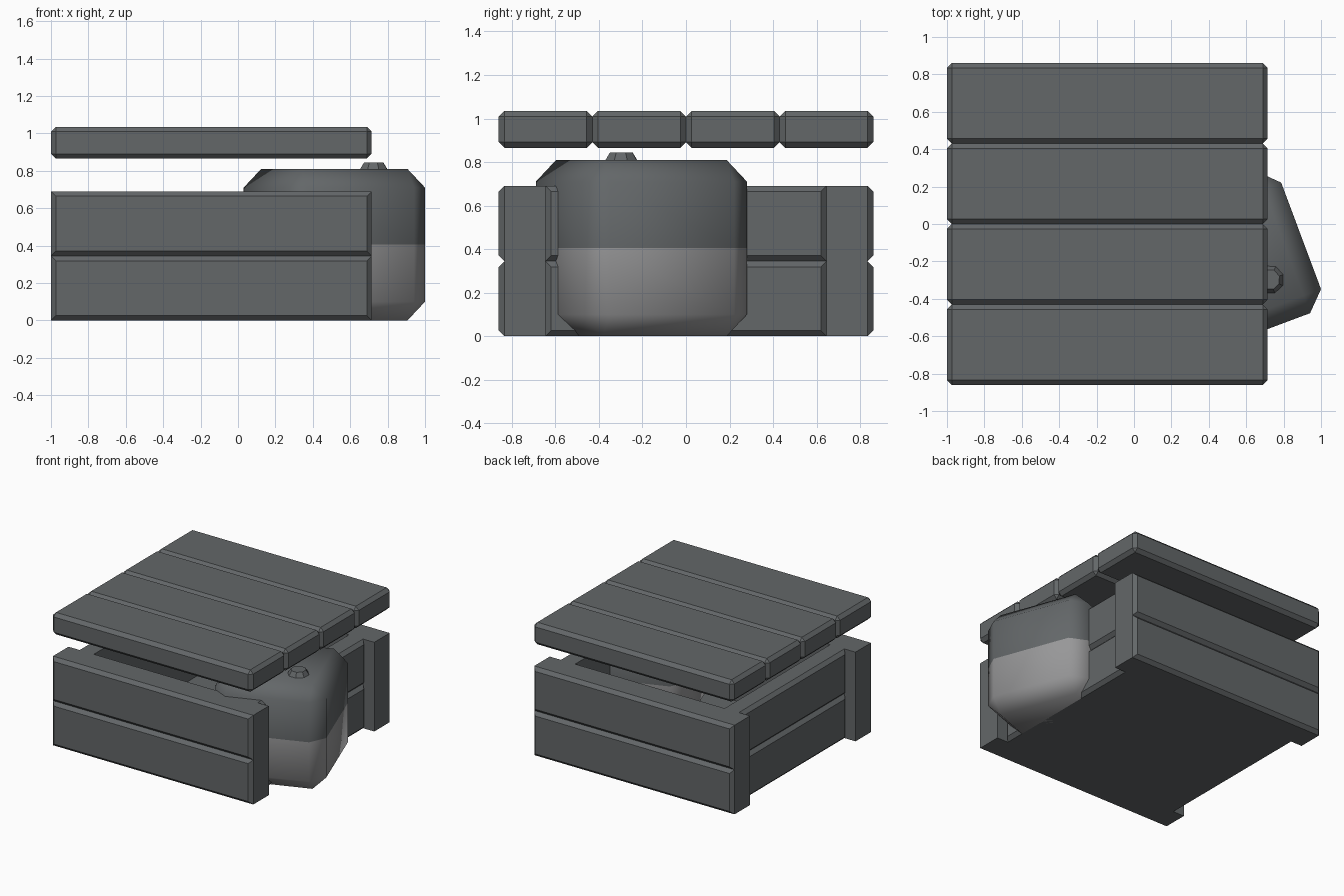
import bpy, bmesh, math
from mathutils import Matrix, Vector

cube = bpy.data.objects.get("Cube")
if cube:
    bpy.data.objects.remove(cube, do_unlink=True)


def material(name, rgb):
    m = bpy.data.materials.new(name)
    m.use_nodes = True
    m.diffuse_color = (*rgb, 1)
    bsdf = next(n for n in m.node_tree.nodes if n.type == 'BSDF_PRINCIPLED')
    bsdf.inputs["Base Color"].default_value = (*rgb, 1)
    return m


DARK = material("dark grey", (0.125, 0.135, 0.14))
LIGHT = material("light grey", (0.31, 0.31, 0.315))


def finish(name, bm, mats, matrix=Matrix()):
    bmesh.ops.recalc_face_normals(bm, faces=bm.faces)
    mesh = bpy.data.meshes.new(name)
    bm.to_mesh(mesh)
    bm.free()
    for m in mats:
        mesh.materials.append(m)
    obj = bpy.data.objects.new(name, mesh)
    obj.matrix_world = matrix
    bpy.context.scene.collection.objects.link(obj)
    return obj


def add_box(bm, lo, hi):
    lo, hi = Vector(lo), Vector(hi)
    mat = Matrix.Translation((lo + hi) / 2) @ Matrix.Diagonal((*(hi - lo), 1))
    return bmesh.ops.create_cube(bm, size=1, matrix=mat)["verts"]


CHAMFER = 0.026
WALL_TOP = 0.69
HALF_X, HALF_Y = 0.8575, 0.86
CENTRE = Matrix.Translation((-0.1425, 0, 0))


# Crate wall: solid core with two chamfered boards on its outward side
def wall(name, half, outer, inner, degrees):
    bm = bmesh.new()
    step = outer - CHAMFER
    add_box(bm, (-half, -step, 0), (half, -inner, WALL_TOP))
    for i in range(2):
        z0, z1 = i * WALL_TOP / 2, (i + 1) * WALL_TOP / 2
        verts = add_box(bm, (-half, -outer, z0), (half, -step, z1))
        for v in verts:
            if v.co.y < -outer + CHAMFER / 2:
                v.co.x -= math.copysign(CHAMFER, v.co.x)
                v.co.z += CHAMFER if v.co.z < (z0 + z1) / 2 else -CHAMFER
    turn = Matrix.Rotation(math.radians(degrees), 4, 'Z')
    finish(name, bm, [DARK], CENTRE @ turn)


INNER_X, INNER_Y = 0.64, 0.645
wall("front_wall", HALF_X, HALF_Y, INNER_Y, 0)
wall("back_wall", HALF_X, HALF_Y, INNER_Y, 180)
wall("left_end_wall", INNER_Y, HALF_X - 0.07, INNER_X, 90)
wall("right_end_wall", INNER_Y, HALF_X - 0.07, INNER_X, -90)

# Crate floor
bm = bmesh.new()
add_box(bm, (-INNER_X, -INNER_Y, 0), (INNER_X, INNER_Y, 0.04))
finish("floor", bm, [DARK], CENTRE)

# Raised lid of four chamfered boards
width = HALF_Y / 2
for i in range(4):
    y = -HALF_Y + i * width
    bm = bmesh.new()
    add_box(bm, (-HALF_X, y, 0.865), (HALF_X, y + width, 1.035))
    bmesh.ops.bevel(bm, geom=bm.edges[:], offset=CHAMFER, segments=1,
                    affect='EDGES', profile=0.5)
    finish(f"lid_board_{i + 1}", bm, [DARK], CENTRE)

# Canister poking out through the end wall, lighter in its lower half
JUG = Matrix.Translation((0.515, -0.205, 0)) @ Matrix.Rotation(math.radians(20.5), 4, 'Z')
SIDE, TOP, SPLIT = 0.404, 0.81, 0.405
bm = bmesh.new()
add_box(bm, (-SIDE, -SIDE, 0), (SIDE, SIDE, TOP))
bmesh.ops.bevel(bm, geom=bm.edges[:], offset=0.1, segments=1,
                affect='EDGES', profile=0.5)
bmesh.ops.bisect_plane(bm, geom=bm.verts[:] + bm.edges[:] + bm.faces[:],
                       plane_co=(0, 0, SPLIT), plane_no=(0, 0, 1))
for f in bm.faces:
    f.smooth = True
    f.material_index = 1 if f.calc_center_median().z < SPLIT else 0
finish("canister", bm, [DARK, LIGHT], JUG)

# Canister cap
bm = bmesh.new()
bmesh.ops.create_cone(bm, cap_ends=True, segments=8, radius1=0.077, radius2=0.055,
                      depth=0.035, matrix=Matrix.Translation((0.165, -0.16, TOP + 0.0175)))
finish("canister_cap", bm, [DARK], JUG)
